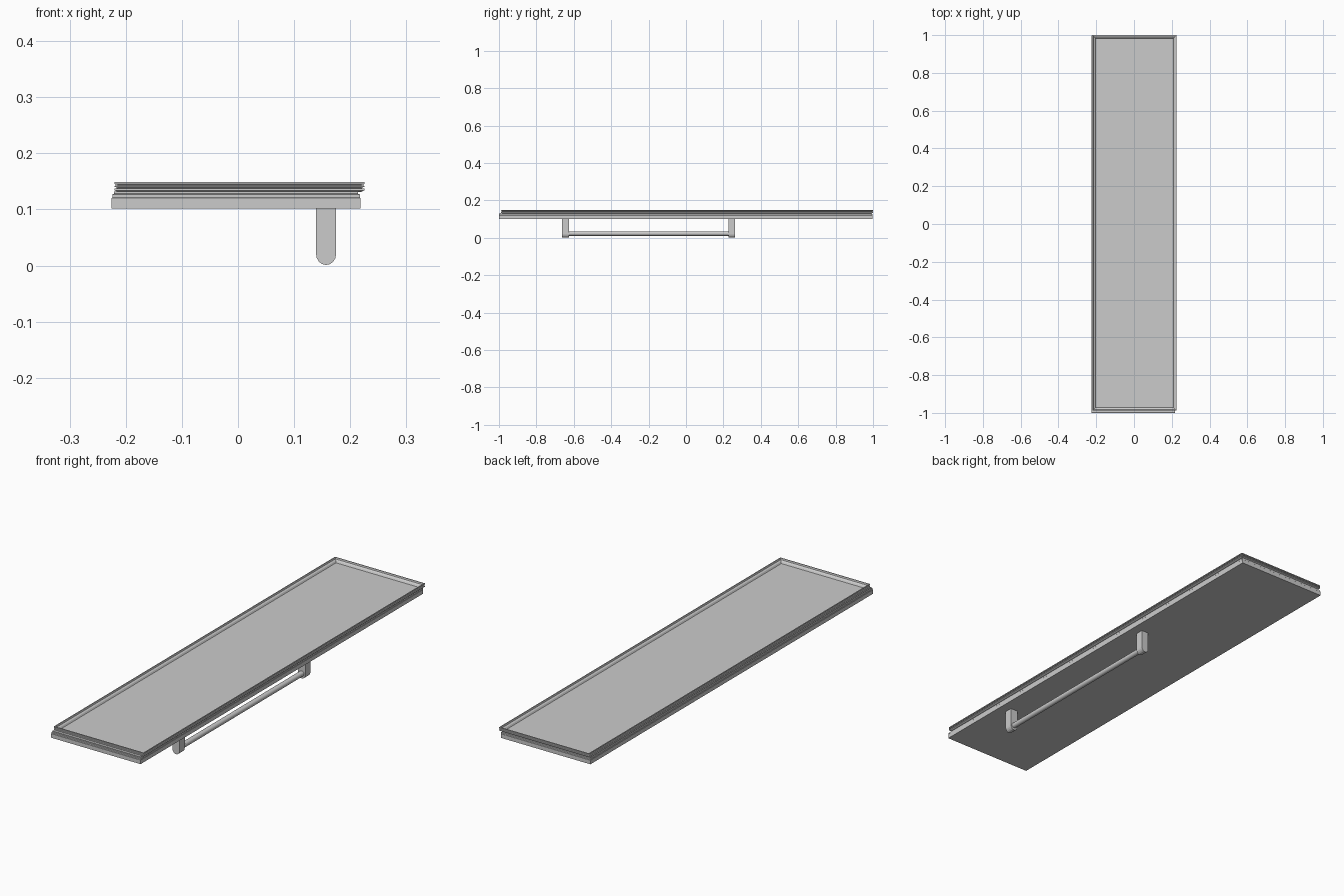
import bpy, bmesh, math

cube = bpy.data.objects.get("Cube")
if cube:
    bpy.data.objects.remove(cube, do_unlink=True)


def material(name, rgb):
    m = bpy.data.materials.new(name)
    m.use_nodes = True
    m.diffuse_color = (*rgb, 1)
    m.node_tree.nodes["Principled BSDF"].inputs["Base Color"].default_value = (*rgb, 1)
    return m


grey = material("plain grey", (0.6, 0.6, 0.6))


def finish(name, bm):
    bmesh.ops.recalc_face_normals(bm, faces=bm.faces)
    mesh = bpy.data.meshes.new(name)
    bm.to_mesh(mesh)
    bm.free()
    mesh.materials.append(grey)
    obj = bpy.data.objects.new(name, mesh)
    bpy.context.collection.objects.link(obj)
    return obj


def stack(name, bounds, steps):
    """Closed solid from rectangles, each given as (inset, height)."""
    x0, x1, y0, y1 = bounds
    bm = bmesh.new()
    rings = []
    for d, z in steps:
        corners = ((x0 + d, y0 + d), (x1 - d, y0 + d), (x1 - d, y1 - d), (x0 + d, y1 - d))
        rings.append([bm.verts.new((x, y, z)) for x, y in corners])
    for a, b in zip(rings, rings[1:]):
        for i in range(4):
            j = (i + 1) % 4
            bm.faces.new((a[i], a[j], b[j], b[i]))
    bm.faces.new(rings[0])
    bm.faces.new(rings[-1])
    return finish(name, bm)


# Door slab with a stepped edge
stack("door_panel", (-0.225, 0.218, -1, 0.997),
      [(0, 0.102), (0, 0.12), (0.001, 0.121), (0.001, 0.127),
       (0.004, 0.128), (0.004, 0.132)])

# Ribbed seal around the rim, standing above the inner face
seal = [(0.006, 0.131), (0, 0.134)]
for z in (0.137, 0.142):
    seal += [(0, z), (0.005, z + 0.001), (0.005, z + 0.002), (0, z + 0.003)]
seal += [(0, 0.149), (0.004, 0.149), (0.006, 0.143), (0.013, 0.139), (0.017, 0.1325)]
stack("rim_seal", (-0.22, 0.225, -0.988, 1), seal)

# Handle posts: rounded at the free end
POST_X, BAR_Z, HALF = 0.157, 0.023, 0.018
for name, y in (("front_post", -0.644), ("rear_post", 0.244)):
    bm = bmesh.new()
    outline = [(HALF, 0.104)]
    for i in range(9):
        a = -math.pi * i / 8
        outline.append((HALF * math.cos(a), BAR_Z - 0.002 + 0.02 * math.sin(a)))
    outline.append((-HALF, 0.104))
    face = bm.faces.new([bm.verts.new((POST_X + x, y - HALF, z)) for x, z in outline])
    side = bmesh.ops.extrude_face_region(bm, geom=[face])["geom"]
    bmesh.ops.translate(bm, vec=(0, 2 * HALF, 0),
                        verts=[v for v in side if isinstance(v, bmesh.types.BMVert)])
    finish(name, bm)

# Handle bar between the posts
bpy.ops.mesh.primitive_cylinder_add(vertices=20, radius=0.012, depth=0.88,
                                    location=(POST_X, -0.2, BAR_Z),
                                    rotation=(math.pi / 2, 0, 0))
bar = bpy.context.object
bar.name = "handle_bar"
bar.data.materials.append(grey)
bpy.ops.object.shade_smooth_by_angle()
